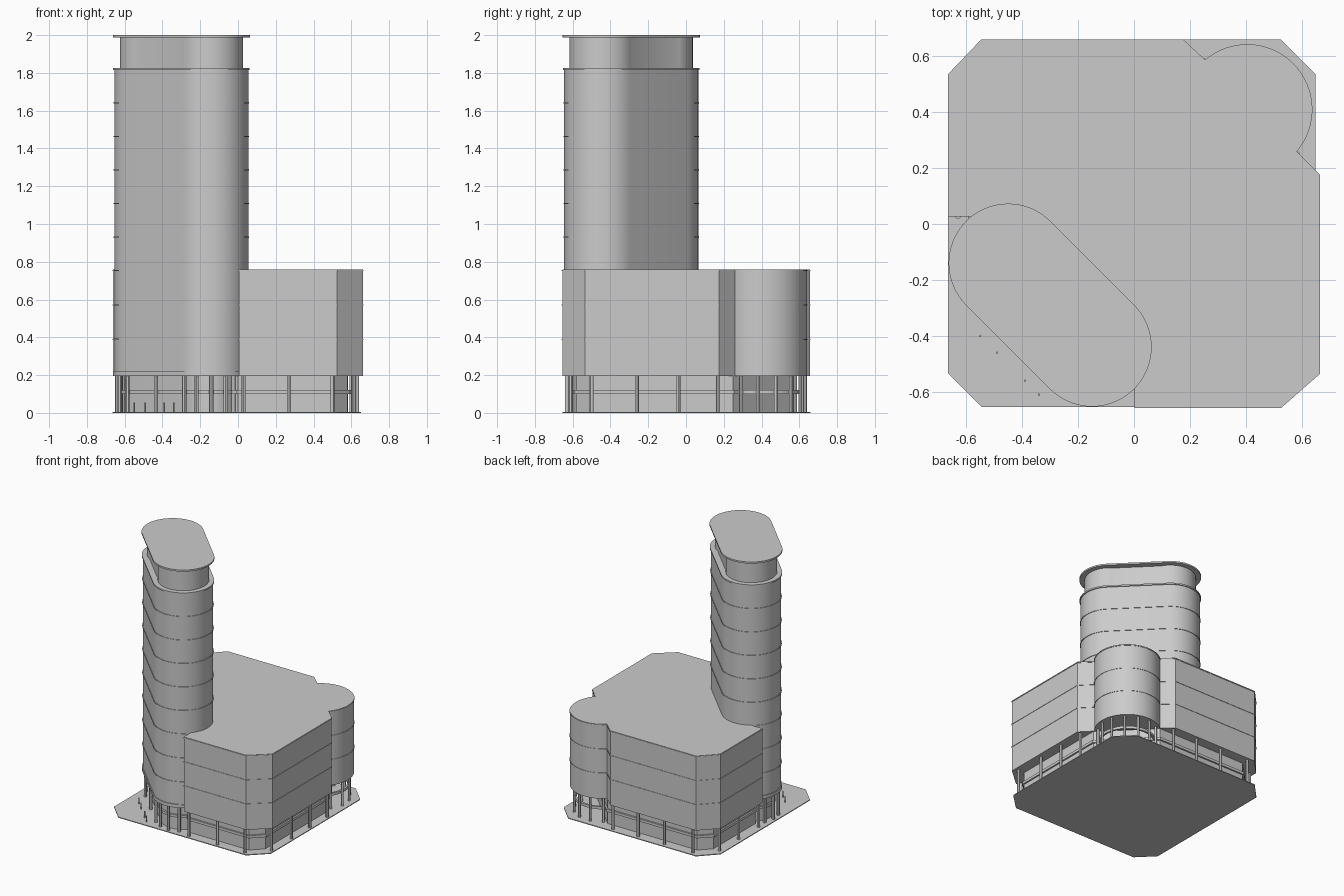
import bpy, bmesh, math
from mathutils import Vector

cube = bpy.data.objects.get("Cube")
if cube:
    bpy.data.objects.remove(cube)

grey = bpy.data.materials.new("concrete_grey")
grey.use_nodes = True
grey.diffuse_color = (0.6, 0.6, 0.6, 1)
grey.node_tree.nodes["Principled BSDF"].inputs["Base Color"].default_value = (0.6, 0.6, 0.6, 1)


def finish(name, bm):
    """Turn a bmesh into a shaded object."""
    bmesh.ops.recalc_face_normals(bm, faces=bm.faces)
    mesh = bpy.data.meshes.new(name)
    bm.to_mesh(mesh)
    bm.free()
    mesh.materials.append(grey)
    obj = bpy.data.objects.new(name, mesh)
    bpy.context.collection.objects.link(obj)
    bpy.ops.object.select_all(action='DESELECT')
    obj.select_set(True)
    bpy.context.view_layer.objects.active = obj
    bpy.ops.object.shade_smooth_by_angle(angle=math.radians(30))
    return obj


def prism(name, outline, *levels):
    """Extrude a plan outline between each (bottom, top) pair."""
    bm = bmesh.new()
    for low, high in levels:
        face = bm.faces.new([bm.verts.new((x, y, low)) for x, y in outline])
        new = bmesh.ops.extrude_face_region(bm, geom=[face])["geom"]
        bmesh.ops.translate(bm, vec=(0, 0, high - low),
                            verts=[v for v in new if isinstance(v, bmesh.types.BMVert)])
    return finish(name, bm)


def arc(centre, radius, start, end, count=20):
    angles = [math.radians(start + (end - start) * i / count) for i in range(count + 1)]
    return [(centre[0] + radius * math.cos(a), centre[1] + radius * math.sin(a)) for a in angles]


def grow(outline, d):
    """Offset a counter-clockwise outline outwards."""
    pts = [Vector(p) for p in outline]
    out = []
    for i, p in enumerate(pts):
        a = (p - pts[i - 1]).normalized()
        b = (pts[(i + 1) % len(pts)] - p).normalized()
        na, nb = Vector((a.y, -a.x)), Vector((b.y, -b.x))
        out.append(tuple(p + (na + nb) * d / (1 + na.dot(nb))))
    return out


END_A, END_B = (-0.45, -0.14), (-0.15, -0.44)


def stadium(radius, trim=0):
    """Two round ends; a trim angle sinks the straight walls between them."""
    return (arc(END_A, radius, 45 - trim, 225 + trim, 32)
            + arc(END_B, radius, 225 - trim, 405 + trim, 32))


# Ground slab
prism("ground_slab", [(-0.665, -0.535), (-0.545, -0.655), (0.525, -0.655), (0.65, -0.535),
                      (0.65, 0.535), (0.525, 0.66), (-0.545, 0.66), (-0.665, 0.535)], (0, 0.006))

# Podium block with its round back corner
BAY = (0.405, 0.41)
podium = [(0.005, -0.655), (0.525, -0.655), (0.662, -0.535), (0.662, 0.175)]
podium += arc(BAY, 0.23, -41, 131, 32)
podium += [(0.175, 0.657), (-0.545, 0.657), (-0.662, 0.535), (-0.662, 0.03),
           (-0.57, 0.03), (0.005, -0.57)]
prism("podium", podium, (0.195, 0.76))
prism("podium_bands", grow(podium, 0.003), (0.386, 0.392), (0.568, 0.574), (0.75, 0.757))

# Tower shaft, floor bands and base rim
prism("tower", stadium(0.205), (0.2, 1.82))
prism("tower_base_rim", stadium(0.211), (0.195, 0.22))
prism("tower_bands", stadium(0.209),
      *[(z, z + 0.007) for z in (0.386, 0.568, 0.75, 0.927, 1.105, 1.283, 1.46, 1.638)])
prism("tower_top_rim", stadium(0.212), (1.815, 1.826))

# Set-back crown with overhanging roof
prism("crown", stadium(0.176, 16), (1.82, 1.99))
prism("roof", stadium(0.213), (1.988, 2.0))

# Recessed ground floor and rails
core = [(0.0, -0.58), (0.5, -0.58), (0.58, -0.5), (0.58, 0.25), (0.25, 0.58),
        (-0.5, 0.58), (-0.58, 0.5), (-0.58, 0.0)]
prism("ground_floor", core, (0.005, 0.196))
prism("ground_floor_rail", grow(core, 0.012), (0.1, 0.12))
prism("tower_ground_floor", stadium(0.155), (0.005, 0.2))
prism("tower_rail", stadium(0.167), (0.1, 0.12))

# Curved rail below the round corner
outer, inner = arc(BAY, 0.2, -41, 131), arc(BAY, 0.185, 131, -41)
prism("corner_rail", outer + inner, (0.1, 0.12))


def posts(name, places, radius, height):
    bm = bmesh.new()
    for x, y in places:
        made = bmesh.ops.create_cone(bm, cap_ends=True, segments=12, radius1=radius,
                                     radius2=radius, depth=height)
        bmesh.ops.translate(bm, verts=made["verts"], vec=(x, y, 0.004 + height / 2))
    return finish(name, bm)


# Columns under the podium edge, mirrored across the diagonal
side = [(x, -0.63) for x in (0.03, 0.27, 0.5)]
side += [(0.63, y) for y in (-0.5, -0.26, -0.04, 0.17)]
posts("podium_columns", side + [(y, x) for x, y in side], 0.011, 0.195)
posts("corner_columns", arc(BAY, 0.205, -35, 125, 6), 0.009, 0.195)
posts("tower_columns", arc(END_A, 0.19, 130, 225, 4) + arc(END_B, 0.19, 225, 320, 4)
      + [(-0.434, -0.424)], 0.011, 0.2)

# Low bollards before the entrance
posts("bollards", [(x, -0.95 - x) for x in (-0.55, -0.49, -0.39, -0.34)], 0.004, 0.05)
